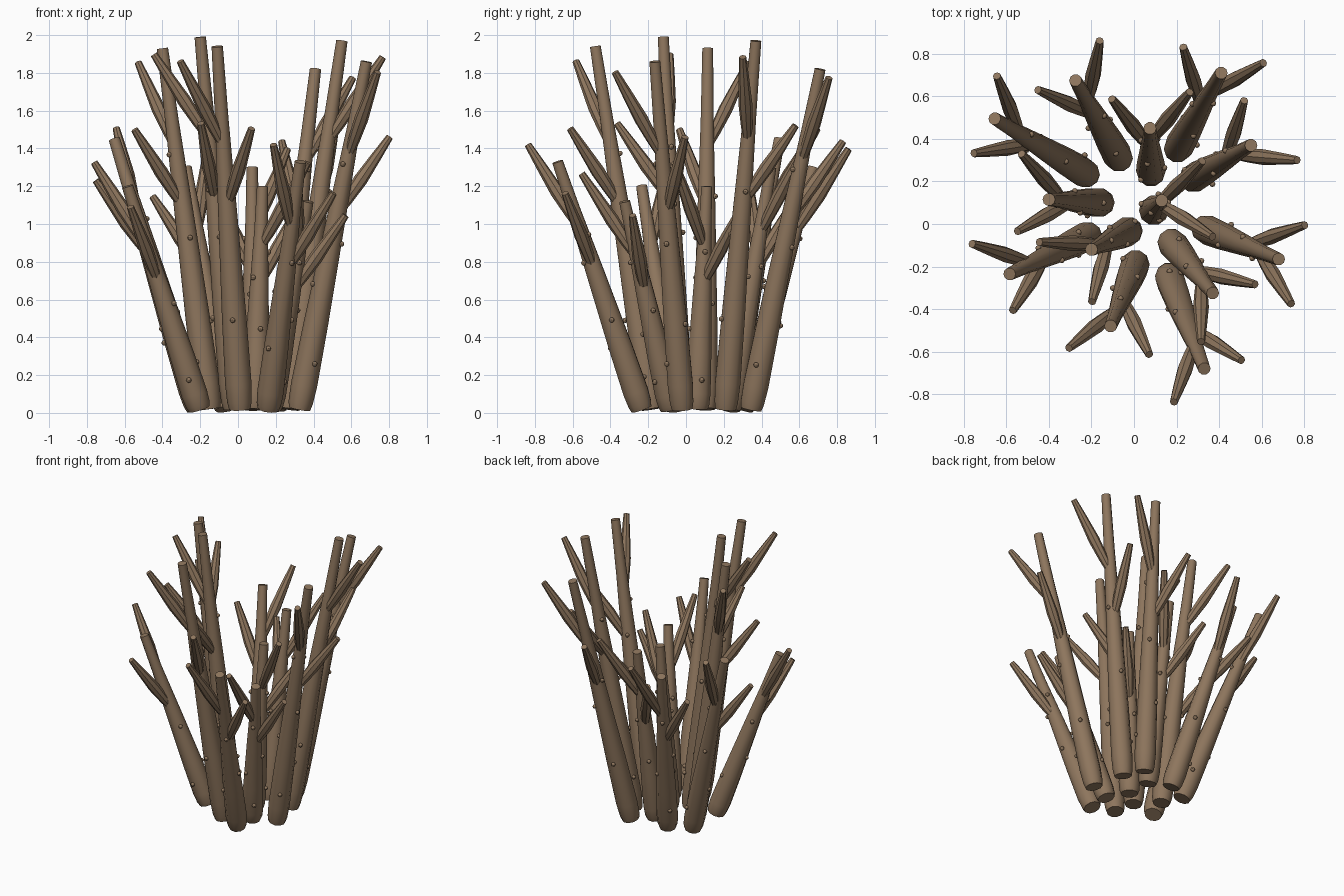
import bpy, bmesh, math, random
from mathutils import Vector, Matrix

if "Cube" in bpy.data.objects:
    bpy.data.objects.remove(bpy.data.objects["Cube"])

random.seed(4)
bark = bpy.data.materials.new("bark")
bark.diffuse_color = (0.27, 0.18, 0.11, 1)
bark.use_nodes = True
bark.node_tree.nodes["Principled BSDF"].inputs["Base Color"].default_value = bark.diffuse_color

# Each stem: base x, y; tip x, y, z; heading of its pair of branches in degrees
STEMS = [
    (-0.02, -0.03, -0.2, -0.12, 1.99, 216),
    (0.01, -0.18, -0.11, -0.48, 1.94, 257),
    (0.27, 0.21, 0.55, 0.37, 1.97, 33),
    (-0.15, 0.1, -0.4, 0.115, 1.93, 170),
    (0.325, -0.02, 0.68, -0.165, 1.86, -20),
    (0.2, 0.345, 0.41, 0.71, 1.82, 68),
    (-0.215, 0.23, -0.655, 0.495, 1.45, 150),
    (0.16, -0.235, 0.33, -0.68, 1.33, 289),
    (-0.065, 0.3, -0.275, 0.675, 1.3, 117),
    (0.08, 0.235, 0.075, 0.45, 1.3, 89),
    (-0.205, -0.05, -0.585, -0.235, 1.2, 200),
    (0.17, -0.08, 0.37, -0.325, 1.12, -52),
    (0.09, 0.06, 0.13, 0.11, 1.2, 6),
]
# Radius profiles as (position along the length, radius)
STEM_R = [(0, 0.057), (0.02, 0.065), (0.07, 0.07), (0.25, 0.065), (0.55, 0.05), (0.8, 0.036), (1, 0.03)]
BRANCH_R = [(0, 0.022), (0.2, 0.031), (0.45, 0.037), (0.75, 0.028), (1, 0.019)]


def radius_at(profile, t):
    for (a, ra), (b, rb) in zip(profile, profile[1:]):
        if t <= b:
            return ra + (rb - ra) * (t - a) / (b - a)
    return profile[-1][1]


def tube(bm, start, end, profile, sides):
    """Straight round tube with flat caps and a varying radius."""
    d = (end - start).normalized()
    u = Vector((0, 1, 0)).cross(d).normalized()
    v = d.cross(u)
    rings = []
    for t, r in profile:
        rings.append([bm.verts.new(start.lerp(end, t) + r * (math.cos(a) * u + math.sin(a) * v))
                      for a in (2 * math.pi * i / sides for i in range(sides))])
    for lo, hi in zip(rings, rings[1:]):
        for i in range(sides):
            j = (i + 1) % sides
            bm.faces.new((lo[i], lo[j], hi[j], hi[i]))
    bm.faces.new(rings[0][::-1])
    bm.faces.new(rings[-1])


def finish(bm, name):
    me = bpy.data.meshes.new(name)
    bm.to_mesh(me)
    bm.free()
    ob = bpy.data.objects.new(name, me)
    bpy.context.collection.objects.link(ob)
    me.materials.append(bark)
    bpy.ops.object.select_all(action='DESELECT')
    ob.select_set(True)
    bpy.context.view_layer.objects.active = ob
    bpy.ops.object.shade_smooth_by_angle(angle=math.radians(40))


for n, (bx, by, tx, ty, tz, heading) in enumerate(STEMS, 1):
    base, tip = Vector((bx, by, 0.02)), Vector((tx, ty, tz))

    # main stem
    bm = bmesh.new()
    tube(bm, base, tip, STEM_R, 10)
    finish(bm, f"stem_{n}")

    # lower and upper side branch, spindle shaped, spread either side of the heading
    bm = bmesh.new()
    for along, spread, rise in ((0.56, 39, 0.41), (0.725, -38, 0.45)):
        a = math.radians(heading + spread)
        root = base.lerp(tip, along)
        end = root + Vector((0.295 * math.cos(a), 0.295 * math.sin(a), rise))
        tube(bm, root, end, BRANCH_R, 8)
    finish(bm, f"branches_{n}")

    # small buds spiralling up the stem
    bm = bmesh.new()
    for k in range(6):
        t = 0.13 + 0.115 * k
        a = n + k * 2.4 + random.uniform(-0.3, 0.3)
        pos = base.lerp(tip, t) + radius_at(STEM_R, t) * 1.05 * Vector((math.cos(a), math.sin(a), 0))
        bmesh.ops.create_uvsphere(bm, u_segments=8, v_segments=6, radius=0.014,
                                  matrix=Matrix.Translation(pos))
    finish(bm, f"buds_{n}")
